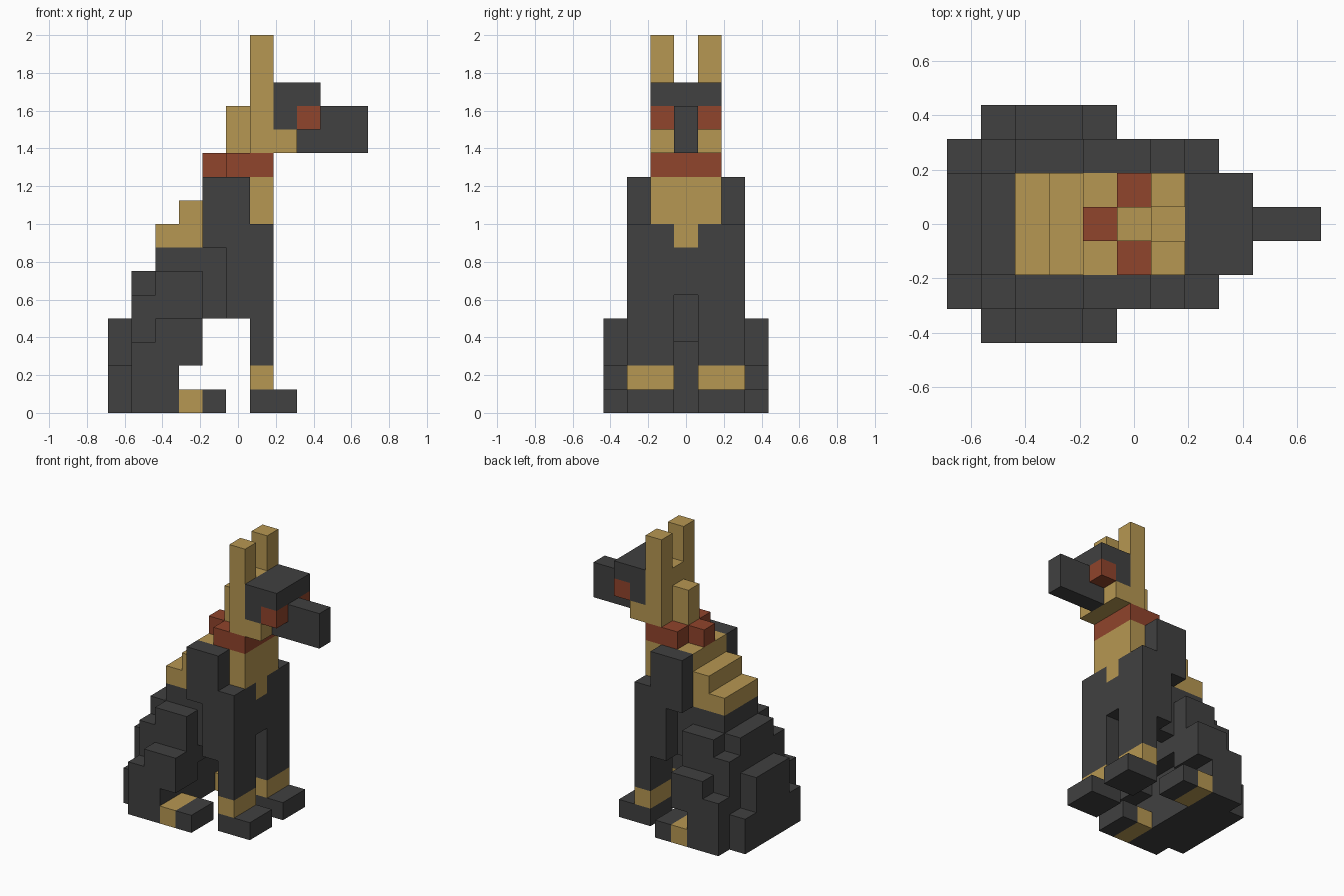
import bpy
import bmesh
from mathutils import Vector

cube = bpy.data.objects.get("Cube")
if cube:
    bpy.data.objects.remove(cube, do_unlink=True)

CELL = 0.125
ORIGIN = Vector((-5.5, -3.5, 0))  # grid corner, in cells


def material(name, rgb):
    m = bpy.data.materials.new(name)
    m.use_nodes = True
    m.diffuse_color = (*rgb, 1)
    shader = m.node_tree.nodes["Principled BSDF"]
    shader.inputs["Base Color"].default_value = (*rgb, 1)
    shader.inputs["Roughness"].default_value = 0.9
    return m


DARK = material("charcoal", (0.052, 0.052, 0.052))
GOLD = material("gold", (0.47, 0.31, 0.085))
RED = material("rust red", (0.28, 0.058, 0.025))


def part(name, mat, *boxes):
    """One object made of boxes, each given as cell ranges for x, y and z."""
    bm = bmesh.new()
    for xs, ys, zs in boxes:
        lo = Vector((xs[0], ys[0], zs[0])) + ORIGIN
        hi = Vector((xs[1], ys[1], zs[1])) + ORIGIN
        made = bmesh.ops.create_cube(bm, size=1)["verts"]
        size, mid = (hi - lo) * CELL, (hi + lo) * CELL / 2
        for v in made:
            v.co = Vector(a * b for a, b in zip(v.co, size)) + mid
    mesh = bpy.data.meshes.new(name)
    bm.to_mesh(mesh)
    bm.free()
    mesh.materials.append(mat)
    obj = bpy.data.objects.new(name, mesh)
    bpy.context.collection.objects.link(obj)


def pair(name, mat, *boxes):
    """The same part on both sides of the body."""
    part("near_" + name, mat, *boxes)
    flipped = [(xs, (7 - ys[1], 7 - ys[0]), zs) for xs, ys, zs in boxes]
    part("far_" + name, mat, *flipped)


WIDE, MID = (2, 5), (3, 4)

# Seated body
part("rump", DARK, ((0, 1), WIDE, (0, 4)), ((1, 2), WIDE, (0, 6)),
     ((2, 3), WIDE, (0, 7)), ((3, 4), WIDE, (3, 7)))
part("belly", DARK, ((4, 6), MID, (5, 7)), ((5, 6), WIDE, (7, 10)),
     ((6, 7), MID, (5, 7)))
pair("flank", DARK, ((4, 6), (2, 3), (4, 7)))
part("back_steps", GOLD, ((2, 3), WIDE, (7, 8)), ((3, 4), WIDE, (7, 9)),
     ((4, 5), WIDE, (7, 10)))
part("chest", GOLD, ((6, 7), WIDE, (8, 10)), ((6, 7), MID, (7, 8)))

# Shoulders and front legs
pair("shoulder", DARK, ((4, 5), (1, 2), (7, 10)), ((5, 6), (1, 2), (4, 10)))
pair("front_leg", DARK, ((6, 7), (1, 3), (2, 8)))
pair("front_ankle", GOLD, ((6, 7), (1, 3), (1, 2)))
pair("front_paw", DARK, ((6, 8), (1, 3), (0, 1)))

# Hind legs
pair("haunch", DARK, ((0, 1), (1, 2), (0, 2)), ((1, 2), (1, 2), (0, 5)),
     ((2, 3), (1, 2), (0, 6)), ((3, 4), (1, 2), (2, 6)))
pair("thigh", DARK, ((1, 2), (0, 1), (0, 3)), ((2, 3), (0, 1), (0, 4)),
     ((3, 4), (0, 1), (2, 4)))
pair("hind_ankle", GOLD, ((3, 4), (0, 2), (0, 1)))
pair("hind_paw", DARK, ((4, 5), (0, 2), (0, 1)))

# Collar
part("collar", RED, ((5, 7), WIDE, (10, 11)), ((4, 5), MID, (10, 11)))

# Head
part("head", GOLD, ((6, 7), WIDE, (11, 14)), ((7, 8), WIDE, (11, 12)),
     ((5, 6), MID, (11, 13)))
pair("ear", GOLD, ((6, 7), (2, 3), (14, 16)))
part("brow", DARK, ((7, 8), WIDE, (12, 14)), ((8, 9), WIDE, (13, 14)))
part("snout", DARK, ((8, 11), MID, (11, 13)))
pair("eye", RED, ((8, 9), (2, 3), (12, 13)))
